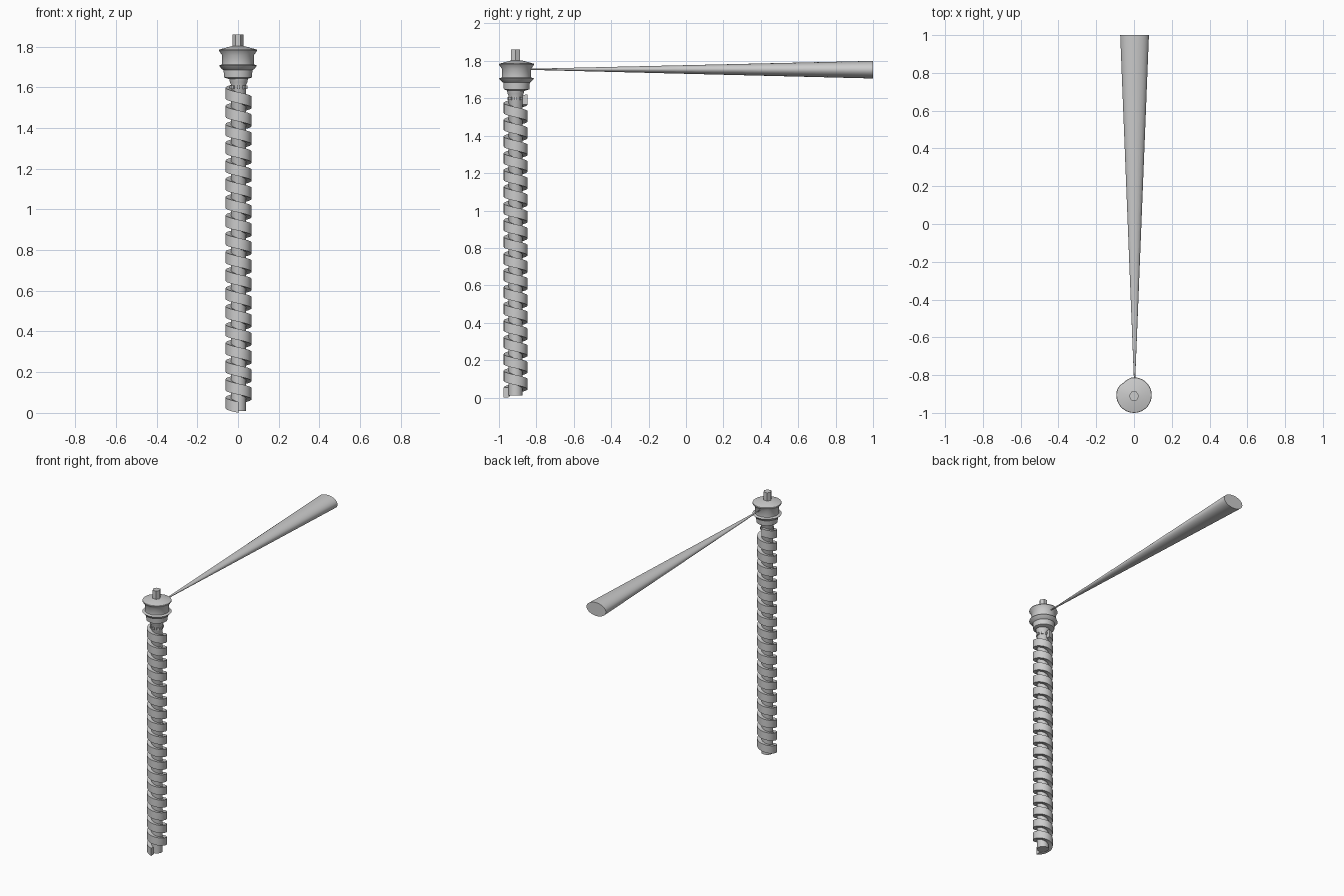
import bpy, bmesh
from math import pi, sin, cos, radians

if "Cube" in bpy.data.objects:
    bpy.data.objects.remove(bpy.data.objects["Cube"])

CX, CY = 0.003, -0.911   # axis of the column


def finish(name, bm, angle=35):
    bmesh.ops.recalc_face_normals(bm, faces=bm.faces)
    me = bpy.data.meshes.new(name)
    bm.to_mesh(me)
    bm.free()
    ob = bpy.data.objects.new(name, me)
    bpy.context.collection.objects.link(ob)
    bpy.ops.object.select_all(action='DESELECT')
    ob.select_set(True)
    bpy.context.view_layer.objects.active = ob
    bpy.ops.object.shade_smooth_by_angle(angle=radians(angle))
    return ob


def skin(bm, rings):
    """Bridge closed rings of points and cap both ends."""
    rows = [[bm.verts.new(p) for p in ring] for ring in rings]
    n = len(rows[0])
    for a, b in zip(rows, rows[1:]):
        for i in range(n):
            j = (i + 1) % n
            bm.faces.new((a[i], a[j], b[j], b[i]))
    bm.faces.new(rows[0][::-1])
    bm.faces.new(rows[-1])


def lathe(name, profile, sides, x=CX, y=CY, dent=0.0):
    """Turn (radius, z) pairs; dent presses in the rim on the back left."""
    bm = bmesh.new()
    rings = []
    for r, z in profile:
        ring = []
        for i in range(sides):
            a = 2 * pi * i / sides
            d = max(0.0, 1 - abs(a - radians(128)) / radians(30))
            rr = r * (1 - (dent * d if r > 0.085 else 0))
            ring.append((x + rr * cos(a), y + rr * sin(a), z))
        rings.append(ring)
    skin(bm, rings)
    return finish(name, bm)


# Central shaft with the flared neck
lathe("shaft", [(0.037, 0.01), (0.037, 1.612), (0.043, 1.625),
                (0.047, 1.648)], 24)

# Lantern head: lower collar, flared ring, drum and sloped roof
lathe("lantern_head", [(0.045, 1.640), (0.068, 1.648), (0.071, 1.684),
                       (0.078, 1.688), (0.094, 1.706), (0.078, 1.712),
                       (0.078, 1.757), (0.094, 1.780), (0.092, 1.785),
                       (0.030, 1.802)], 36, x=0.0, y=-0.906, dent=0.09)

# Faceted cap post
lathe("cap_post", [(0.027, 1.795), (0.027, 1.86)], 6, x=0.0)

# Spiral ramp: rectangular section swept down a left-handed helix
TURNS, STEPS = 17.5, 24
Z_TOP, Z_LOW = 1.594, 0.028
bm = bmesh.new()
rings = []
total = int(TURNS * STEPS)
for i in range(total + 1):
    a = pi / 2 + 2 * pi * i / STEPS
    z = Z_TOP + (Z_LOW - Z_TOP) * i / total
    rings.append([(CX + r * cos(a), CY + r * sin(a), z + dz)
                  for r, dz in ((0.034, -0.026), (0.064, -0.028),
                                (0.064, 0.026), (0.034, 0.024))])
skin(bm, rings)
finish("spiral_ramp", bm)

# Small square studs round the neck
bm = bmesh.new()
for k in range(8):
    a = 2 * pi * k / 8
    made = bmesh.ops.create_cube(bm, size=0.016)["verts"]
    for v in made:
        px, py, pz = v.co.x + 0.036, v.co.y, v.co.z
        v.co = (CX + px * cos(a) - py * sin(a),
                CY + px * sin(a) + py * cos(a), 1.60 + pz)
finish("neck_studs", bm)

# Light beam: long oval cone widening to the back
bm = bmesh.new()
rings = []
for y, rx, rz, z in ((-0.835, 0.003, 0.003, 1.755), (1.0, 0.076, 0.047, 1.753)):
    rings.append([(CX + rx * cos(2 * pi * i / 32), y, z + rz * sin(2 * pi * i / 32))
                  for i in range(32)])
skin(bm, rings)
finish("light_beam", bm)
